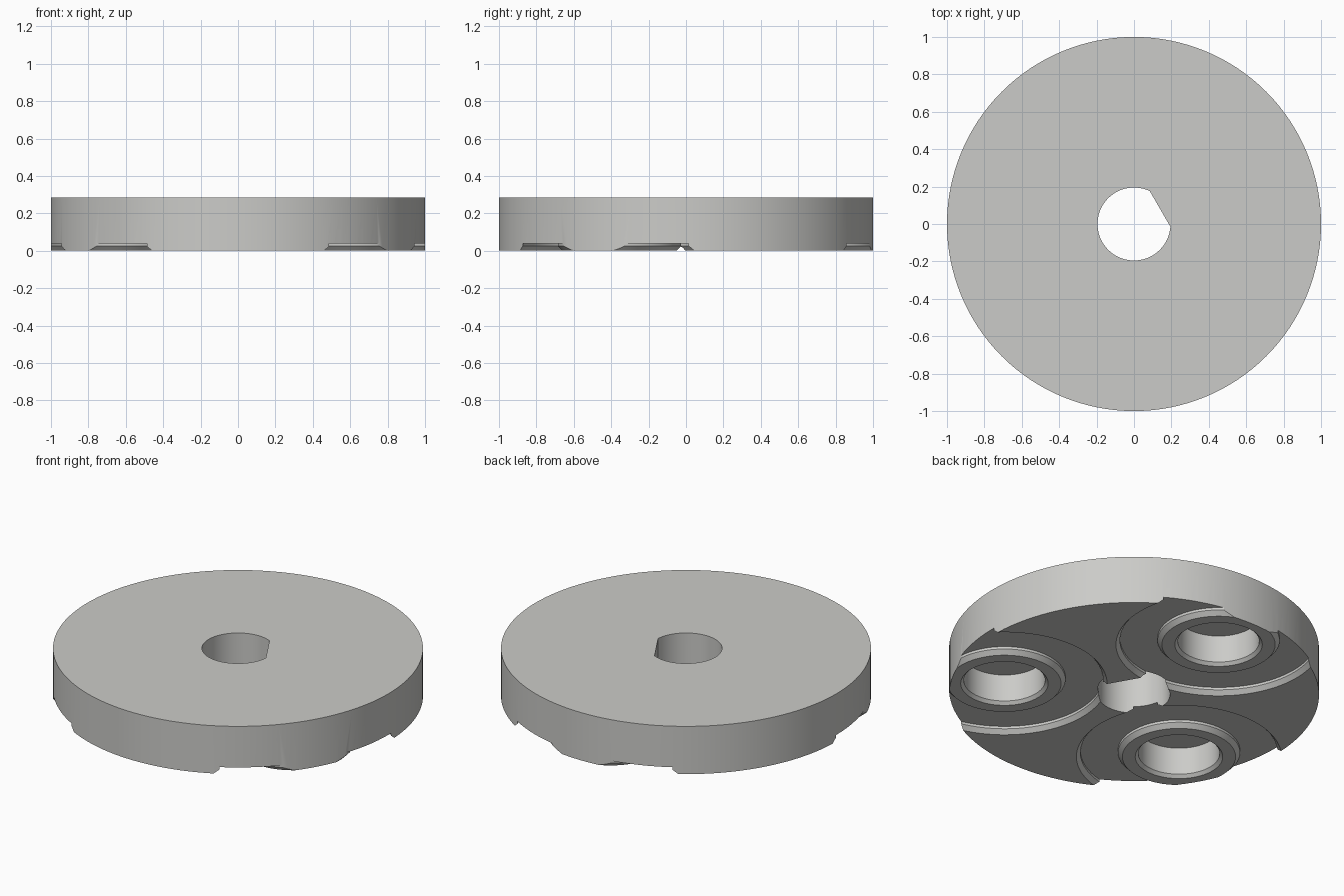
import bpy, bmesh, math
from mathutils import Matrix

if "Cube" in bpy.data.objects:
    bpy.data.objects.remove(bpy.data.objects["Cube"])

HEIGHT = 0.285
POCKET_DIST = 0.711
SEGMENTS = 128


def new_object(name, bm):
    bmesh.ops.recalc_face_normals(bm, faces=bm.faces)
    mesh = bpy.data.meshes.new(name)
    bm.to_mesh(mesh)
    bm.free()
    obj = bpy.data.objects.new(name, mesh)
    bpy.context.collection.objects.link(obj)
    return obj


def prism(name, outline, z0, z1):
    """Extrude a flat outline between two heights."""
    bm = bmesh.new()
    low = [bm.verts.new((x, y, z0)) for x, y in outline]
    high = [bm.verts.new((x, y, z1)) for x, y in outline]
    bm.faces.new(low)
    bm.faces.new(high)
    n = len(outline)
    for i in range(n):
        j = (i + 1) % n
        bm.faces.new((low[i], low[j], high[j], high[i]))
    return new_object(name, bm)


def revolve(name, profile, centre, closed, steps=96):
    """Spin an (r, z) profile about a vertical axis; open ends get caps."""
    bm = bmesh.new()
    rings = []
    for r, z in profile:
        rings.append([bm.verts.new((r * math.cos(2 * math.pi * k / steps),
                                    r * math.sin(2 * math.pi * k / steps), z))
                      for k in range(steps)])
    pairs = list(zip(rings, rings[1:]))
    if closed:
        pairs.append((rings[-1], rings[0]))
    else:
        bm.faces.new(rings[0])
        bm.faces.new(rings[-1])
    for a, b in pairs:
        for k in range(steps):
            m = (k + 1) % steps
            bm.faces.new((a[k], a[m], b[m], b[k]))
    bm.transform(Matrix.Translation((centre[0], centre[1], 0)))
    return new_object(name, bm)


def cut(target, cutter):
    cutter.hide_render = True
    mod = target.modifiers.new("cut", 'BOOLEAN')
    mod.operation = 'DIFFERENCE'
    mod.solver = 'EXACT'
    mod.object = cutter
    bpy.ops.object.select_all(action='DESELECT')
    bpy.context.view_layer.objects.active = target
    target.select_set(True)
    bpy.ops.object.modifier_apply(modifier=mod.name)
    bpy.data.objects.remove(cutter, do_unlink=True)


def arc(radius, start, end, n):
    return [(radius * math.cos(start + (end - start) * k / n),
             radius * math.sin(start + (end - start) * k / n)) for k in range(n + 1)]


# Main disc
disc = prism("disc", arc(1.0, 0, 2 * math.pi, SEGMENTS)[:-1], 0, HEIGHT)

# D-shaped shaft hole, flat side facing 30 degrees
half = math.acos(0.161 / 0.195)
flat = math.radians(30)
cut(disc, prism("shaft_hole_cutter",
                arc(0.195, flat + half, flat + 2 * math.pi - half, 64), -0.1, HEIGHT + 0.1))

# Underside: three round recesses, each leaving a chamfered boss with a blind pocket
recess = [(0.287, -0.02), (0.33, 0.025), (0.33, 0.04),
          (0.533, 0.04), (0.533, 0.025), (0.572, -0.02)]
pocket = [(0.255, -0.02), (0.22, 0.018), (0.22, 0.18)]
for degrees in (-30, 90, 210):
    a = math.radians(degrees)
    centre = (POCKET_DIST * math.cos(a), POCKET_DIST * math.sin(a))
    cut(disc, revolve("recess_cutter", recess, centre, True))
    cut(disc, revolve("pocket_cutter", pocket, centre, False))

# Single grey colour
grey = bpy.data.materials.new("light grey")
grey.diffuse_color = (0.6, 0.6, 0.58, 1)
grey.use_nodes = True
grey.node_tree.nodes["Principled BSDF"].inputs["Base Color"].default_value = grey.diffuse_color
disc.data.materials.clear()
disc.data.materials.append(grey)

bpy.ops.object.select_all(action='DESELECT')
disc.select_set(True)
bpy.context.view_layer.objects.active = disc
bpy.ops.object.shade_smooth_by_angle(angle=math.radians(25))
